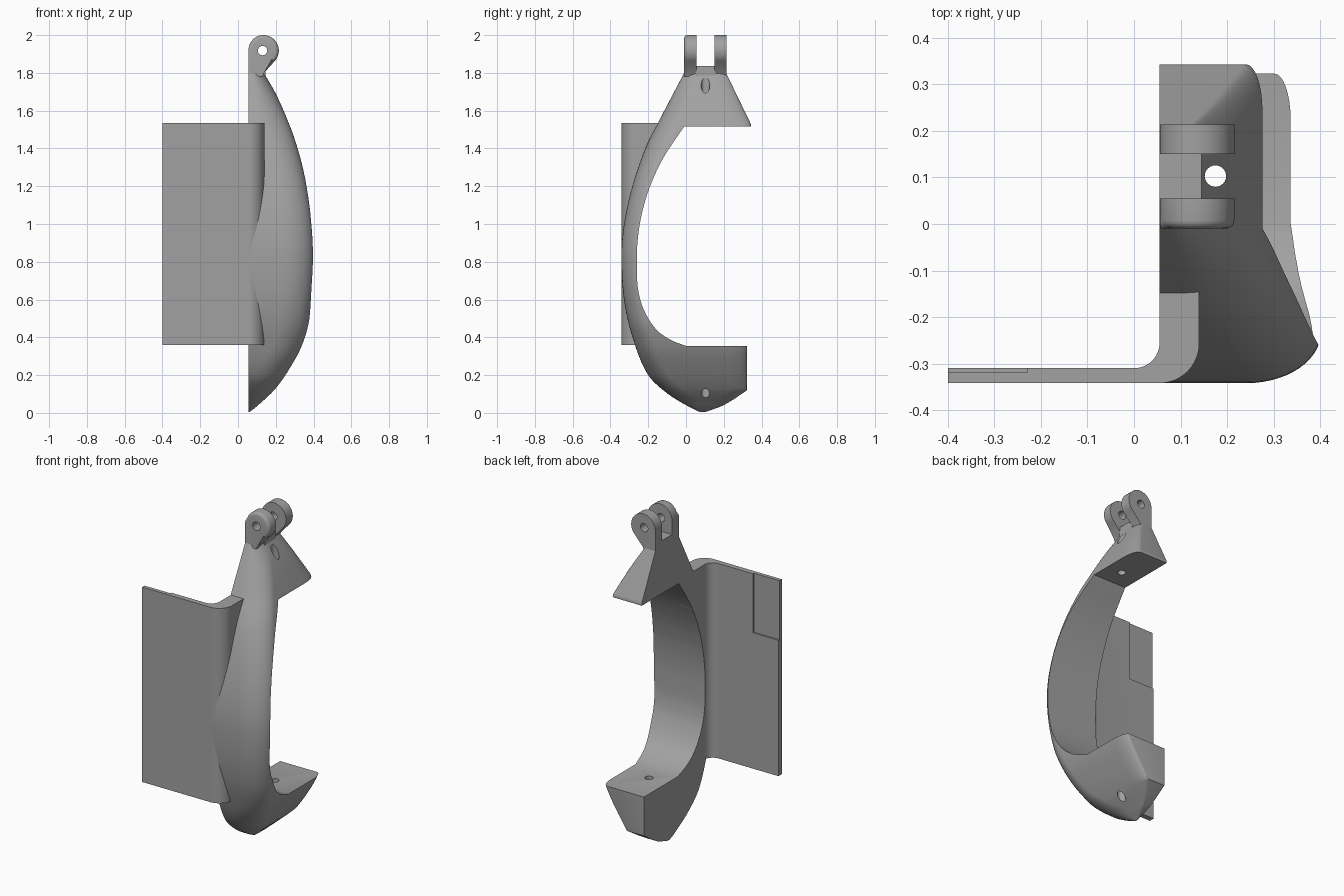
import bpy, bmesh, math

cube = bpy.data.objects.get("Cube")
if cube:
    bpy.data.objects.remove(cube, do_unlink=True)

grey = bpy.data.materials.new("plain grey")
grey.use_nodes = True
COLOUR = (0.36, 0.36, 0.36, 1)
grey.diffuse_color = COLOUR
grey.node_tree.nodes["Principled BSDF"].inputs["Base Color"].default_value = COLOUR

CUT = 0.055  # flat inner side of the half frame


def curve(points, z, smooth=True):
    """Value at height z of a profile given as (z, value) points."""
    n = len(points)
    z = min(max(z, points[0][0]), points[-1][0])
    i = next(k for k in range(n - 1) if z <= points[k + 1][0])
    (z0, a), (z1, b) = points[i], points[i + 1]
    h = z1 - z0
    t = (z - z0) / h
    if not smooth:
        return a + (b - a) * t

    def slope(k):
        p, q = points[max(k - 1, 0)], points[min(k + 1, n - 1)]
        return (q[1] - p[1]) / (q[0] - p[0])
    return ((1 + 2 * t) * (1 - t) ** 2 * a + t * (1 - t) ** 2 * h * slope(i)
            + t * t * (3 - 2 * t) * b + t * t * (t - 1) * h * slope(i + 1))


def loft(name, rings):
    """Skin a stack of equal rings and cap both ends."""
    bm = bmesh.new()
    loops = [[bm.verts.new(p) for p in ring] for ring in rings]
    n = len(loops[0])
    for a, b in zip(loops, loops[1:]):
        for i in range(n):
            j = (i + 1) % n
            bm.faces.new((a[i], a[j], b[j], b[i]))
    bm.faces.new(loops[0])
    bm.faces.new(loops[-1])
    bmesh.ops.recalc_face_normals(bm, faces=bm.faces)
    mesh = bpy.data.meshes.new(name)
    bm.to_mesh(mesh)
    bm.free()
    mesh.materials.append(grey)
    ob = bpy.data.objects.new(name, mesh)
    bpy.context.collection.objects.link(ob)
    return ob


def extrude(name, outline, axis, lo, hi):
    """Prism of a 2D outline along an axis."""
    place = {"x": lambda u, v, d: (d, u, v),
             "y": lambda u, v, d: (u, d, v),
             "z": lambda u, v, d: (u, v, d)}[axis]
    return loft(name, [[place(u, v, d) for u, v in outline] for d in (lo, hi)])


def arc(cx, cy, rx, ry, start, end, steps):
    return [(cx + rx * math.cos(math.radians(start + (end - start) * i / steps)),
             cy + ry * math.sin(math.radians(start + (end - start) * i / steps)))
            for i in range(steps + 1)]


def box(name, x, y, z):
    return extrude(name, [(x[0], y[0]), (x[1], y[0]), (x[1], y[1]), (x[0], y[1])], "z", *z)


def activate(ob):
    bpy.ops.object.select_all(action="DESELECT")
    ob.select_set(True)
    bpy.context.view_layer.objects.active = ob


def carve(ob, *cutters):
    activate(ob)
    for cutter in cutters:
        mod = ob.modifiers.new("cut", "BOOLEAN")
        mod.operation = "DIFFERENCE"
        mod.solver = "EXACT"
        mod.object = cutter
        bpy.ops.object.modifier_apply(modifier=mod.name)


# Profiles against height: outer side, front and back of the frame
side = [(0.004, 0.06), (0.035, 0.1), (0.13, 0.2), (0.28, 0.3), (0.38, 0.347),
        (0.5, 0.378), (0.8, 0.402), (1.05, 0.388), (1.27, 0.35), (1.45, 0.3),
        (1.58, 0.25), (1.69, 0.2), (1.8, 0.137)]
front = [(0.004, 0.075), (0.03, 0.02), (0.1, -0.095), (0.2, -0.2), (0.4, -0.283),
         (0.6, -0.328), (0.83, -0.342), (1.0, -0.328), (1.2, -0.284),
         (1.4, -0.215), (1.536, -0.148), (1.8, -0.01)]
back = [(0.004, 0.1), (0.035, 0.19), (0.07, 0.25), (0.12, 0.323), (0.5, 0.323),
        (1.4, 0.343), (1.53, 0.343), (1.8, 0.212)]
hollow = [(0.354, 0.0), (0.39, -0.09), (0.45, -0.165), (0.55, -0.225), (0.65, -0.253),
          (0.75, -0.26), (0.9, -0.257), (1.05, -0.235), (1.2, -0.19), (1.35, -0.12),
          (1.516, -0.01)]


def section(z):
    x, f, b = curve(side, z), curve(front, z), curve(back, z, False)
    w, d = x - CUT, b - f
    rx, ry = min(0.16, w * 0.75), min(0.11, d * 0.4)
    bx, by = min(0.035, w * 0.2), min(0.1, d * 0.35)
    ring = [(CUT, f)] + arc(x - rx, f + ry, rx, ry, -90, 0, 14)
    ring += arc(x - bx, b - by, bx, by, 0, 90, 8) + [(CUT, b)]
    return [(u, v, z) for u, v in ring]


# Curved frame
heights = sorted([0.004 + 1.796 * (i / 70) ** 1.5 for i in range(71)] + [0.12, 1.53])
frame = loft("curved_frame", [section(z) for z in heights])

# Cutters: hollow, screw hole, pivot hole, plate recess
lo, hi = hollow[0][0], hollow[-1][0]
opening = [(curve(hollow, lo + (hi - lo) * i / 50), lo + (hi - lo) * i / 50) for i in range(51)]
hollow_cutter = extrude("hollow_cutter", opening + [(0.6, hi), (0.6, lo)], "x", 0.0, 0.6)
screw_cutter = extrude("screw_cutter", arc(0.175, 0.103, 0.023, 0.023, 0, 345, 23), "z", -0.1, 1.9)
pivot_cutter = extrude("pivot_cutter", arc(0.13, 1.918, 0.025, 0.025, 0, 345, 23), "y", -0.1, 0.3)
recess_cutter = box("recess_cutter", (-0.5, -0.23), (-0.319, -0.2), (1.18, 1.6))
carve(frame, hollow_cutter, screw_cutter)

# Bent mounting plate
bend = [(-0.4, -0.342)] + arc(CUT, -0.257, 0.085, 0.085, -90, 0, 16)
bend += [(0.14, -0.14), (CUT, -0.14)] + arc(0, -0.255, CUT, CUT, 0, -90, 12) + [(-0.4, -0.31)]
plate = extrude("mounting_plate", bend, "z", 0.36, 1.536)
carve(plate, hollow_cutter, recess_cutter)

# Hinge lugs: rounded head, straight on the flat side
head = [(CUT, 1.78), (0.13, 1.78), (0.138, 1.8)] + arc(0.134, 1.918, 0.082, 0.082, -45, 90, 20)
head += arc(0.134, 1.918, 0.079, 0.082, 90, 180, 12)[1:]
lugs = []
for name, y0, y1 in (("front_lug", -0.01, 0.055), ("back_lug", 0.15, 0.214)):
    lug = extrude(name, head, "y", y0, y1)
    if name == "front_lug":
        # Soften the outer rim
        bm = bmesh.new()
        bm.from_mesh(lug.data)
        rim = [e for e in bm.edges if all(v.co.y < 0 and v.co.z > 1.81 for v in e.verts)
               and max(v.co.x for v in e.verts) > 0.06]
        bmesh.ops.bevel(bm, geom=rim, offset=0.018, segments=4, profile=0.5, affect="EDGES")
        bm.to_mesh(lug.data)
        bm.free()
    carve(lug, pivot_cutter)
    lugs.append(lug)

# Bridge between the lugs
bridge = box("lug_bridge", (CUT, 0.145), (0.05, 0.155), (1.77, 1.836))

for cutter in (hollow_cutter, screw_cutter, pivot_cutter, recess_cutter):
    bpy.data.objects.remove(cutter, do_unlink=True)
for ob in [frame, plate, bridge] + lugs:
    activate(ob)
    bpy.ops.object.shade_smooth_by_angle(angle=math.radians(28))
